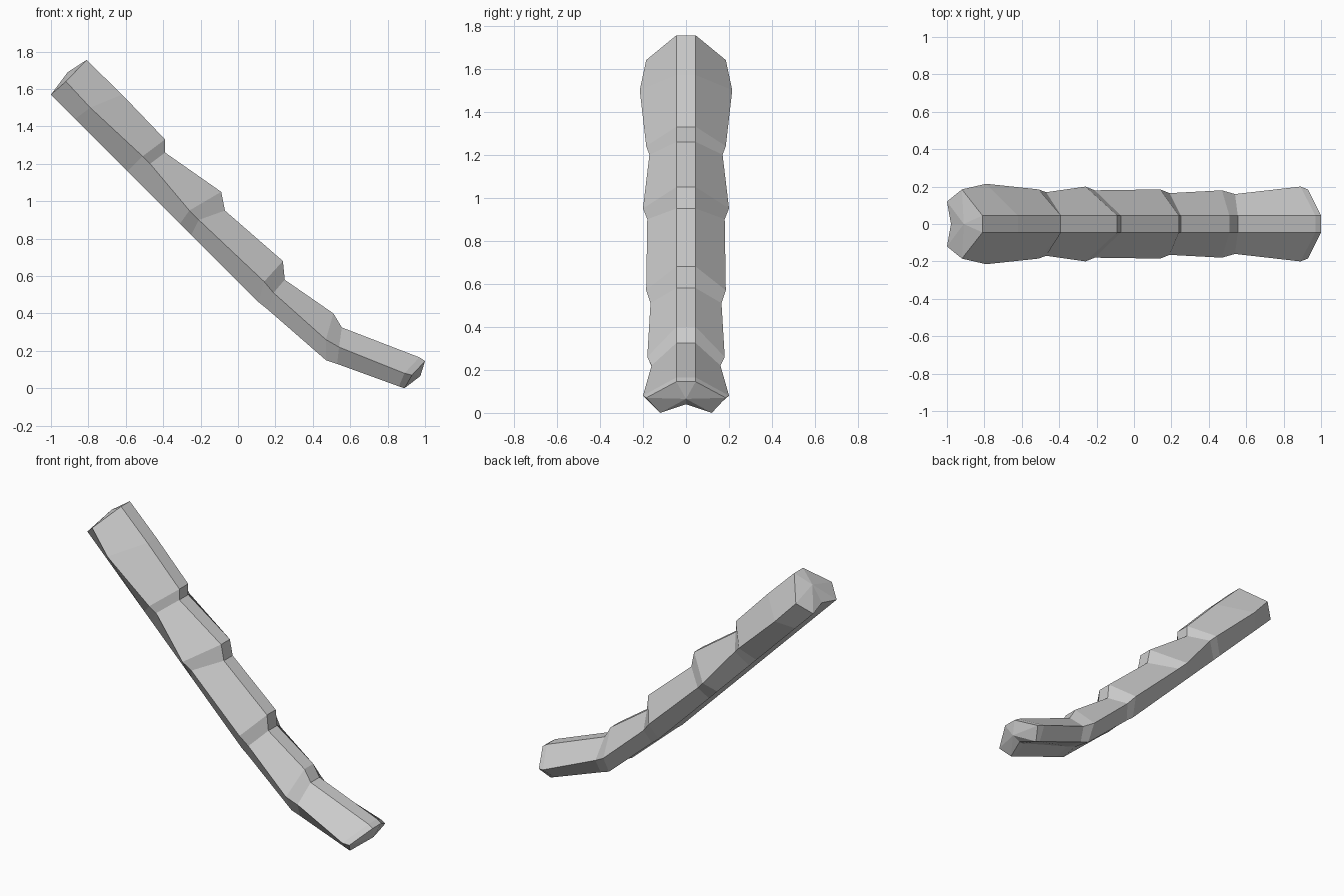
import bpy
import bmesh
from mathutils import Vector

# Remove the default cube if present
default_cube = bpy.data.objects.get("Cube")
if default_cube:
    bpy.data.objects.remove(default_cube, do_unlink=True)


def make_material(name, colour):
    material = bpy.data.materials.new(name)
    material.use_nodes = True
    material.diffuse_color = colour
    shader = material.node_tree.nodes["Principled BSDF"]
    shader.inputs["Base Color"].default_value = colour
    shader.inputs["Roughness"].default_value = 0.8
    return material


# Stations from the high end to the low end:
# ridge (x, z), flank (x, z), flank half width, lower edge (x, z), groove depth
stations = [
    ((-.81, 1.755), (-.92, 1.64), .185, (-1, 1.57), .03),
    ((-.62, 1.57), (-.79, 1.5), .215, (-.87, 1.44), .02),
    ((-.39, 1.33), (-.51, 1.24), .185, (-.59, 1.16), .02),
    ((-.39, 1.26), (-.47, 1.2), .17, (-.54, 1.11), .02),
    ((-.09, 1.05), (-.26, .95), .2, (-.31, .88), .02),
    ((-.07, .95), (-.21, .9), .18, (-.25, .82), .02),
    ((.24, .68), (.14, .57), .185, (.11, .46), .02),
    ((.25, .58), (.19, .51), .165, (.16, .42), .02),
    ((.51, .4), (.47, .26), .18, (.47, .15), .02),
    ((.555, .325), (.54, .22), .16, (.53, .13), .02),
    ((.97, .165), (.89, .08), .2, (.86, .01), .04),
    ((1, .145), (.93, .07), .185, (.89, 0), .05),
]
RIDGE_HALF = 0.045
LOWER_HALF = 0.12


def section_points(ridge, flank, width, lower, depth):
    """Mirrored seven-sided cross-section with a groove underneath."""
    half = [(ridge, RIDGE_HALF), (flank, width), (lower, LOWER_HALF)]
    right = [Vector((p[0], -y, p[1])) for p, y in half]
    left = [Vector((p[0], y, p[1])) for p, y in reversed(half)]
    low = Vector((lower[0], 0, lower[1]))
    high = Vector((ridge[0], 0, ridge[1]))
    groove = low + (high - low).normalized() * depth
    return right + [groove] + left


def build_segmented_limb(name, material):
    bm = bmesh.new()
    rings = [[bm.verts.new(p) for p in section_points(*s)] for s in stations]

    # Skin between neighbouring sections
    for first, second in zip(rings, rings[1:]):
        count = len(first)
        for i in range(count):
            j = (i + 1) % count
            bm.faces.new((first[i], first[j], second[j], second[i]))

    # Slightly domed end caps
    for ring, centre in ((rings[0], (-.91, 0, 1.69)), (rings[-1], (.975, 0, .065))):
        tip = bm.verts.new(centre)
        for i, vert in enumerate(ring):
            bm.faces.new((vert, ring[(i + 1) % len(ring)], tip))

    bmesh.ops.recalc_face_normals(bm, faces=bm.faces)
    mesh = bpy.data.meshes.new(name)
    bm.to_mesh(mesh)
    bm.free()
    mesh.materials.append(material)
    limb = bpy.data.objects.new(name, mesh)
    bpy.context.collection.objects.link(limb)
    return limb


build_segmented_limb("segmented_limb", make_material("light grey", (.6, .6, .6, 1)))
